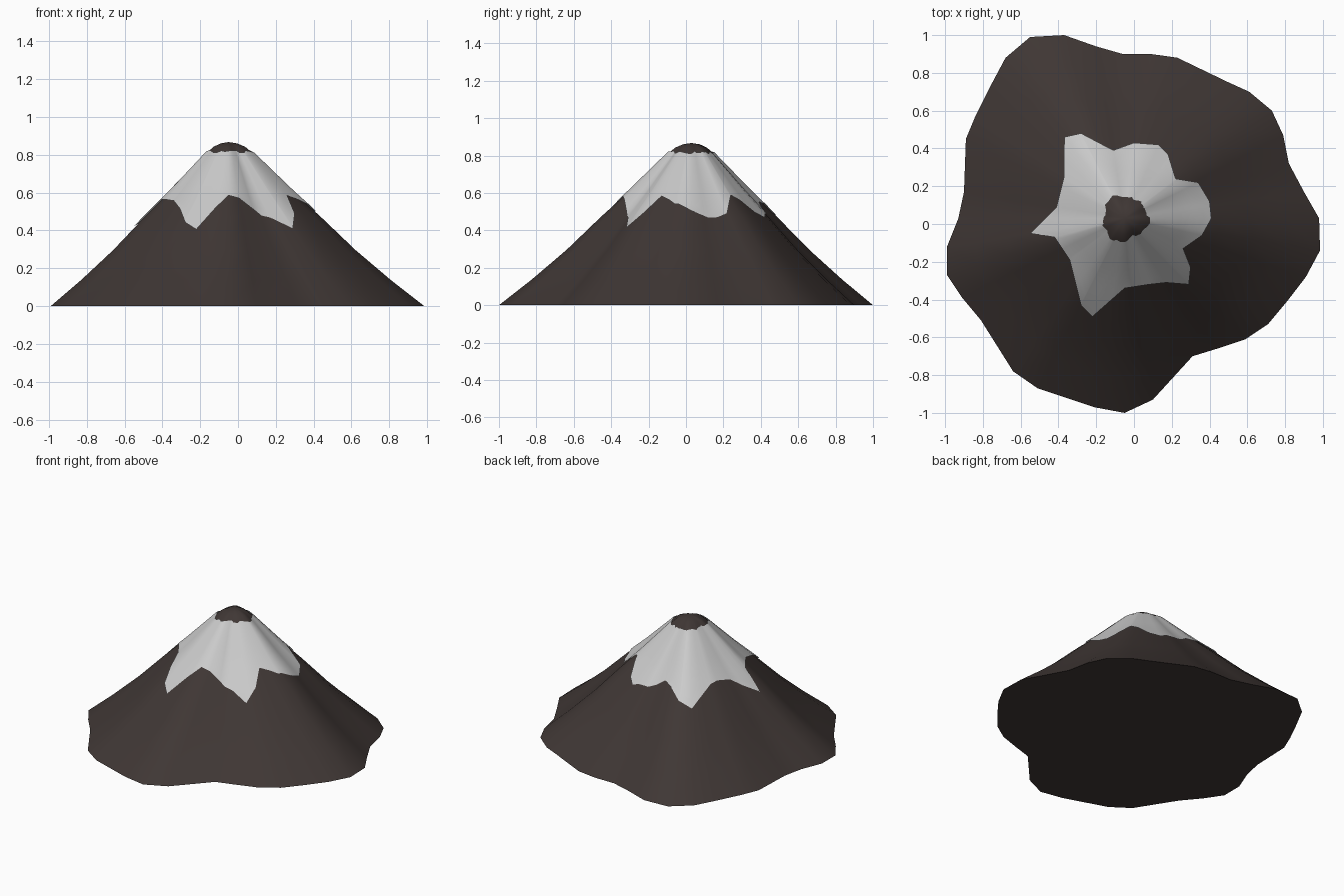
import bpy, bmesh, math, random
from mathutils import Vector

if "Cube" in bpy.data.objects:
    bpy.data.objects.remove(bpy.data.objects["Cube"])

random.seed(4)
PEAK = Vector((-0.05, 0.03))

# Foot outline and snow line, seen from above
FOOT = [(.98, .03), (.90, .17), (.82, .32), (.79, .47), (.73, .60), (.61, .70), (.50, .75),
        (.23, .88), (.09, .90), (-.06, .90), (-.20, .94), (-.37, 1.0), (-.55, .99),
        (-.68, .88), (-.76, .73), (-.84, .57), (-.89, .45), (-.90, .17), (-.93, .03),
        (-.99, -.12), (-.99, -.27), (-.91, -.39), (-.81, -.51), (-.64, -.78),
        (-.51, -.87), (-.21, -.97), (-.05, -1.0), (.10, -.93), (.31, -.70),
        (.44, -.66), (.59, -.61), (.71, -.53), (.81, -.41), (.91, -.28), (.985, -.14)]
SNOW = [(.41, .03), (.40, .12), (.34, .22), (.22, .24), (.18, .37), (.13, .42), (0, .43),
        (-.11, .39), (-.28, .48), (-.37, .46), (-.37, .25), (-.41, .09), (-.55, -.05),
        (-.42, -.07), (-.34, -.19), (-.28, -.43), (-.22, -.49), (-.05, -.34), (.08, -.32),
        (.17, -.31), (.29, -.32), (.30, -.23), (.26, -.13), (.36, -.06)]
# Slope: fraction of foot radius, height
SLOPE = [(1, 0), (.83, .137), (.65, .295), (.47, .473), (.33, .603), (.22, .713),
         (.165, .768), (.125, .808), (.085, .842), (.045, .860)]
TOP = 0.867


def angle(p):
    return math.atan2(p[1] - PEAK.y, p[0] - PEAK.x)


def reach(outline, a):
    """Distance from the peak to an outline in direction a."""
    d = Vector((math.cos(a), math.sin(a)))
    for i, p in enumerate(outline):
        u = Vector(p) - PEAK
        e = Vector(outline[(i + 1) % len(outline)]) - PEAK - u
        den = d.x * e.y - d.y * e.x
        if abs(den) < 1e-9:
            continue
        r = (u.x * e.y - u.y * e.x) / den
        s = (u.x * d.y - u.y * d.x) / den
        if r > 0 and -1e-6 <= s <= 1 + 1e-6:
            return r
    return 0.5


def height(t):
    pts = SLOPE + [(0, TOP)]
    for (t0, z0), (t1, z1) in zip(pts, pts[1:]):
        if t1 <= t <= t0:
            return z0 + (z1 - z0) * (t0 - t) / (t0 - t1)
    return 0


def point(a, r, z):
    return (PEAK.x + r * math.cos(a), PEAK.y + r * math.sin(a), z)


def bridge(bm, rings):
    for lo, hi in zip(rings, rings[1:]):
        n = len(lo)
        for i in range(n):
            j = (i + 1) % n
            bm.faces.new((lo[i], lo[j], hi[j], hi[i]))


def finish(bm, name, color):
    mesh = bpy.data.meshes.new(name)
    bm.to_mesh(mesh)
    bm.free()
    ob = bpy.data.objects.new(name, mesh)
    bpy.context.collection.objects.link(ob)
    mat = bpy.data.materials.new(name)
    mat.diffuse_color = color
    mat.use_nodes = True
    mat.node_tree.nodes["Principled BSDF"].inputs["Base Color"].default_value = mat.diffuse_color
    mesh.materials.append(mat)
    bpy.ops.object.select_all(action='DESELECT')
    ob.select_set(True)
    bpy.context.view_layer.objects.active = ob
    bpy.ops.object.shade_smooth_by_angle(angle=math.radians(40))


# Rock cone with a flat underside
bm = bmesh.new()
dirs = sorted(angle(p) for p in FOOT)
rings = [[bm.verts.new(point(a, t * reach(FOOT, a), z)) for a in dirs] for t, z in SLOPE]
bridge(bm, rings)
tip = bm.verts.new((PEAK.x, PEAK.y, TOP))
for i, v in enumerate(rings[-1]):
    bm.faces.new((v, rings[-1][(i + 1) % len(dirs)], tip))
bm.faces.new(rings[0][::-1])
finish(bm, "mountain", (.05, .038, .035, 1))

# Snow sheet lying just above the rock, ragged at both edges
bm = bmesh.new()
dirs = []
for a in sorted(angle(p) for p in FOOT + SNOW):
    if not dirs or a - dirs[-1] > 0.004:
        dirs.append(a)
inner = [.125 + random.uniform(-.008, .008) for a in dirs]
rings = []
for k in range(9):
    ring = []
    for a, t0 in zip(dirs, inner):
        foot = reach(FOOT, a)
        t1 = reach(SNOW, a) / foot
        t = t1 + (t0 - t1) * k / 8
        ring.append(bm.verts.new(point(a, t * foot, height(t) + .01)))
    rings.append(ring)
bridge(bm, rings)
finish(bm, "snow_cap", (.9, .9, .9, 1))
